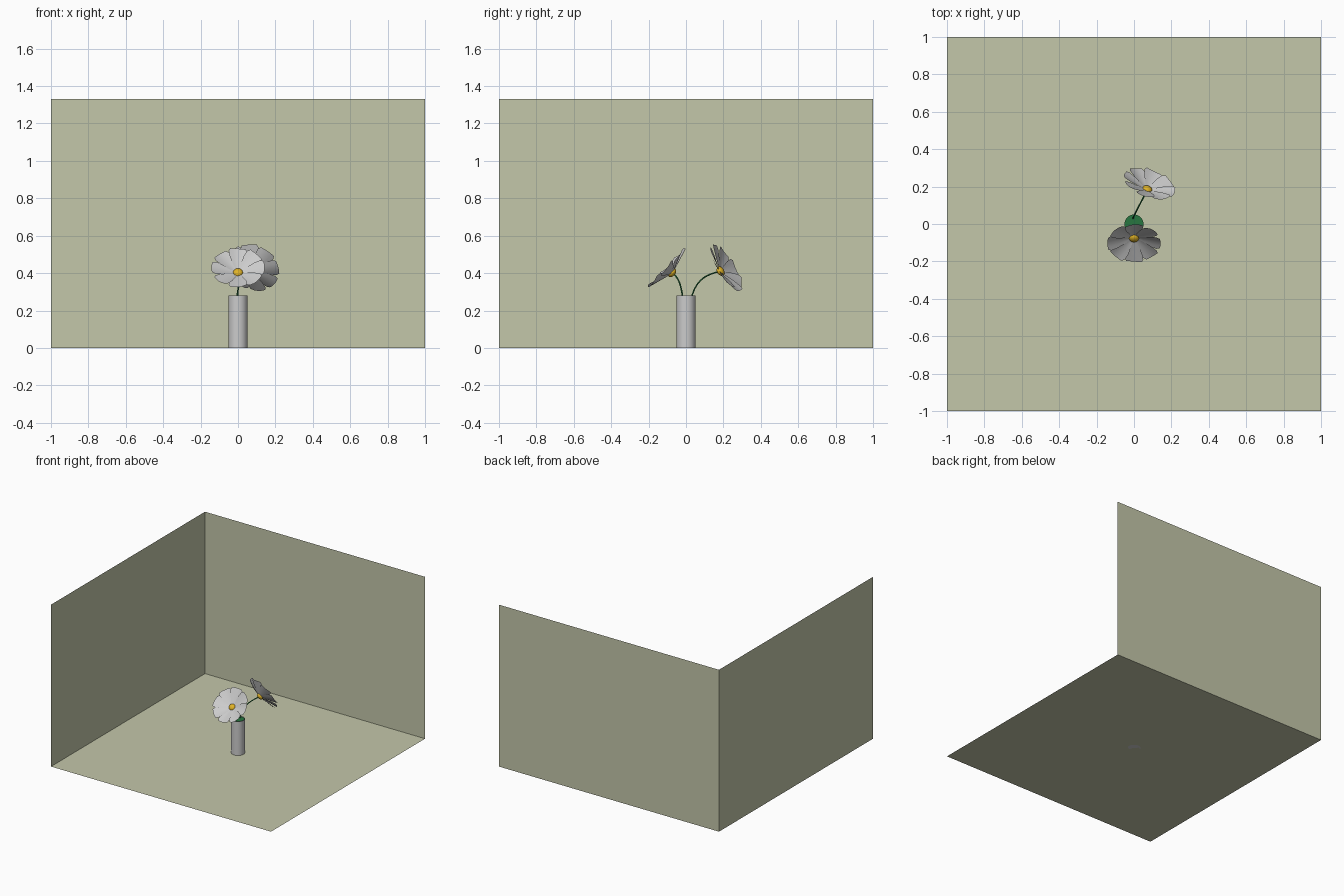
import bpy, bmesh
from math import sin, cos, pi, radians
from mathutils import Matrix, Vector

if "Cube" in bpy.data.objects:
    bpy.data.objects.remove(bpy.data.objects["Cube"])


def material(name, rgb):
    m = bpy.data.materials.new(name)
    m.diffuse_color = (*rgb, 1)
    m.use_nodes = True
    m.node_tree.nodes["Principled BSDF"].inputs["Base Color"].default_value = m.diffuse_color
    return m


WALL = material("olive", (0.55, 0.57, 0.40))
GREEN = material("green", (0.02, 0.18, 0.05))
YELLOW = material("yellow", (0.75, 0.45, 0.02))


def finish(name, bm, mat=None, angle=None):
    me = bpy.data.meshes.new(name)
    bm.to_mesh(me)
    bm.free()
    ob = bpy.data.objects.new(name, me)
    bpy.context.collection.objects.link(ob)
    if mat:
        me.materials.append(mat)
    if angle:
        bpy.ops.object.select_all(action='DESELECT')
        ob.select_set(True)
        bpy.context.view_layer.objects.active = ob
        bpy.ops.object.shade_smooth_by_angle(angle=radians(angle))
    return ob


def panel(name, corners):
    bm = bmesh.new()
    bm.faces.new([bm.verts.new(c) for c in corners])
    finish(name, bm, WALL)


# Room corner: floor, back wall and left wall
H = 1.33
panel("floor", [(-1, -1, 0), (1, -1, 0), (1, 1, 0), (-1, 1, 0)])
panel("back_wall", [(-1, 1, 0), (-1, 1, H), (1, 1, H), (1, 1, 0)][::-1])
panel("left_wall", [(-1, -1, 0), (-1, 1, 0), (-1, 1, H), (-1, -1, H)])

# Vase: open cylinder with a base
bm = bmesh.new()
bmesh.ops.create_cone(bm, cap_ends=True, segments=32, radius1=0.051, radius2=0.051,
                      depth=0.28, matrix=Matrix.Translation((0, 0, 0.14)))
top = [f for f in bm.faces if f.normal.z > 0.9]
bmesh.ops.delete(bm, geom=top, context='FACES_ONLY')
finish("vase", bm, None, 40)

# Green filling just below the rim
bm = bmesh.new()
bmesh.ops.create_circle(bm, cap_ends=True, segments=32, radius=0.0505,
                        matrix=Matrix.Translation((0, 0, 0.274)))
finish("vase_filling", bm, GREEN)


def petals(name, xf, count=8):
    # Each petal is a small curved sheet: (radius, half width, rise)
    profile = [(0.015, 0.008, 0.000), (0.05, 0.026, 0.010), (0.09, 0.043, 0.022),
               (0.125, 0.050, 0.032), (0.143, 0.042, 0.037)]
    cross = [-1, -0.5, 0, 0.5, 1]
    bm = bmesh.new()
    for i in range(count):
        rot = xf @ Matrix.Rotation(2 * pi * i / count + pi / 2, 4, 'Z')
        rows = []
        for r, w, z in profile:
            rows.append([bm.verts.new(rot @ Vector((
                r - 0.006 * t * t * r / 0.143, w * t,
                z + 0.12 * w * t + 0.12 * w * t * t))) for t in cross])
        for a, b in zip(rows, rows[1:]):
            for j in range(len(cross) - 1):
                bm.faces.new((a[j], b[j], b[j + 1], a[j + 1]))
    finish(name, bm, None, 40)


def stem(name, points):
    cu = bpy.data.curves.new(name, 'CURVE')
    cu.dimensions = '3D'
    cu.bevel_depth = 0.004
    cu.bevel_resolution = 2
    cu.resolution_u = 8
    sp = cu.splines.new('NURBS')
    sp.points.add(len(points) - 1)
    for p, co in zip(sp.points, points):
        p.co = (*co, 1)
    sp.use_endpoint_u = True
    sp.order_u = 4
    cu.materials.append(GREEN)
    bpy.context.collection.objects.link(bpy.data.objects.new(name, cu))


def flower(name, hub, tilt, turn, path):
    xf = (Matrix.Translation(hub) @ Matrix.Rotation(radians(turn), 4, 'Z')
          @ Matrix.Rotation(radians(tilt), 4, 'X'))
    petals(name + "_petals", xf)
    bm = bmesh.new()
    bmesh.ops.create_uvsphere(bm, u_segments=16, v_segments=10, radius=1,
                              matrix=xf @ Matrix.Diagonal((0.027, 0.027, 0.018, 1)))
    finish(name + "_centre", bm, YELLOW, 60)
    stem(name + "_stem", path + [hub])


# Two flowers leaning out of the vase
flower("front_flower", (0, -0.075, 0.402), 46, 0,
       [(0, -0.01, 0.22), (0, -0.018, 0.28), (0, -0.03, 0.35), (0, -0.052, 0.385)])
flower("back_flower", (0.071, 0.185, 0.41), 60, 160,
       [(-0.01, 0.02, 0.22), (-0.006, 0.028, 0.28), (0.005, 0.06, 0.36), (0.04, 0.12, 0.395)])
